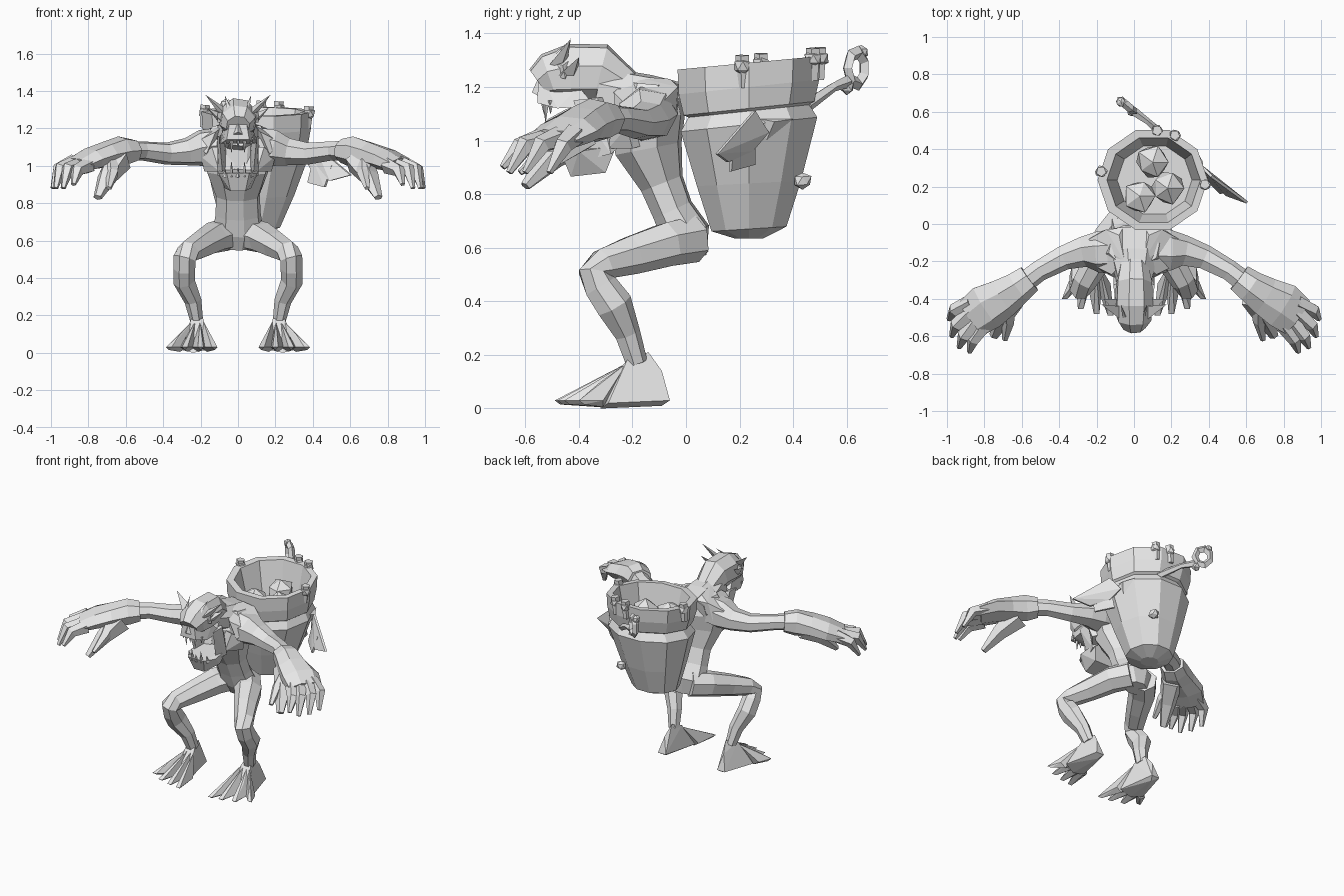
import bpy, bmesh, math, random
from mathutils import Vector as V

random.seed(4)
grey = bpy.data.materials.new("plain grey")
grey.diffuse_color = (0.8, 0.8, 0.8, 1)
X, Z = V((1, 0, 0)), V((0, 0, 1))


def finish(name, bm):
    bmesh.ops.recalc_face_normals(bm, faces=bm.faces)
    me = bpy.data.meshes.new(name)
    bm.to_mesh(me)
    bm.free()
    me.materials.append(grey)
    ob = bpy.data.objects.new(name, me)
    bpy.context.collection.objects.link(ob)
    return ob


def skin(name, rings):
    """Bridge a list of point rings and cap both ends."""
    bm = bmesh.new()
    vs = [[bm.verts.new(p) for p in r] for r in rings]
    n = len(rings[0])
    for a, b in zip(vs, vs[1:]):
        for i in range(n):
            j = (i + 1) % n
            bm.faces.new((a[i], a[j], b[j], b[i]))
    bm.faces.new(vs[0][::-1])
    bm.faces.new(vs[-1])
    return finish(name, bm)


def loft(name, st, n=7, ref=X):
    """Stations (x, y, z, half-size along ref, other half-size)."""
    c = [V(s[:3]) for s in st]
    rings = []
    for i, s in enumerate(st):
        t = (c[min(i + 1, len(c) - 1)] - c[max(i - 1, 0)]).normalized()
        u = (ref - t * ref.dot(t)).normalized()
        v = t.cross(u)
        rings.append([c[i] + u * s[3] * math.cos(a) + v * s[4] * math.sin(a)
                      for a in (2 * math.pi * k / n + 0.25 for k in range(n))])
    return skin(name, rings)


def hull(name, pts):
    bm = bmesh.new()
    for p in pts:
        bm.verts.new(p)
    bmesh.ops.convex_hull(bm, input=bm.verts)
    loose = [v for v in bm.verts if not v.link_faces]
    bmesh.ops.delete(bm, geom=loose, context='VERTS')
    return finish(name, bm)


def spike(name, a, b, r, n=4, tip=0.08):
    d = V(b) - V(a)
    ref = Z if abs(d.normalized().z) < 0.8 else X
    return loft(name, [(*a, r, r), (*b, r * tip, r * tip)], n, ref)


def rock(name, loc, r, sub=1):
    bm = bmesh.new()
    bmesh.ops.create_icosphere(bm, subdivisions=sub, radius=r)
    for v in bm.verts:
        v.co = v.co * random.uniform(0.85, 1.12) + V(loc)
    return finish(name, bm)


# Torso, neck and skull
loft("torso", [(0, .02, .56, .08, .06), (0, 0, .65, .14, .095), (0, -.05, .74, .125, .08),
               (0, -.09, .84, .12, .085), (0, -.14, .97, .17, .13),
               (0, -.14, 1.1, .21, .14), (0, -.13, 1.21, .14, .1)], 8)
loft("neck", [(0, -.03, 1.13, .14, .09), (0, -.15, 1.15, .14, .1), (0, -.33, 1.19, .09, .09)], 8)
loft("skull", [(0, -.2, 1.19, .075, .06), (0, -.32, 1.25, .1, .115), (0, -.43, 1.25, .105, .115),
               (0, -.51, 1.235, .095, .095), (0, -.545, 1.21, .065, .07)], 8)
hull("muzzle", [(s * x, y, z) for s in (-1, 1) for x, y, z in
                ((.04, -.55, 1.26), (.06, -.555, 1.14), (.09, -.48, 1.12),
                 (.1, -.34, 1.13), (.08, -.4, 1.2))])
hull("nose", [(-.04, -.54, 1.16), (.04, -.54, 1.16), (0, -.575, 1.18), (0, -.54, 1.26)])
hull("lower_jaw", [(s * x, y, z) for s in (-1, 1) for x, y, z in
                   ((.1, -.26, .98), (.105, -.4, .96), (.06, -.47, .96),
                    (.04, -.43, .865), (.07, -.3, .88))])

# Teeth along both jaws
for i in range(5):
    x = -.07 + .035 * i
    y = -.53 + 5 * x * x
    spike("upper_tooth", (x, y, 1.15), (x, y, 1.1 - .03 * (i % 2)), .014)
    spike("lower_tooth", (x, y + .07, .94), (x, y + .06, .99 + .03 * (i % 2)), .013)

for s in (-1, 1):
    def m(*p):
        return (s * p[0], *p[1:])

    # Cheeks, brows and hair tufts
    hull("cheek", [m(.07, -.3, 1.16), m(.11, -.33, 1.16), m(.1, -.42, 1.15), m(.11, -.28, .95),
                   m(.08, -.36, .93), m(.06, -.22, 1.0)])
    hull("brow", [m(.01, -.55, 1.25), m(.02, -.53, 1.3), m(.11, -.46, 1.28),
                  m(.11, -.45, 1.23), m(.07, -.42, 1.31)])
    for tuft in (((.06, -.52, 1.27), (.07, -.44, 1.31), (.11, -.46, 1.29), (.175, -.43, 1.38)),
                 ((.09, -.48, 1.24), (.09, -.4, 1.28), (.11, -.42, 1.24), (.165, -.4, 1.31)),
                 ((.03, -.54, 1.29), (.04, -.5, 1.32), (.06, -.52, 1.29), (.07, -.43, 1.375))):
        hull("hair_tuft", [m(*p) for p in tuft])

    # Arm with a heavy shoulder
    loft("arm", [m(.08, -.14, 1.11, .1, .11), m(.19, -.145, 1.095, .1, .115),
                 m(.27, -.145, 1.075, .075, .085), m(.38, -.18, 1.065, .06, .068),
                 m(.51, -.25, 1.08, .052, .058), m(.6, -.32, 1.08, .055, .06)], 7, Z)
    hull("shoulder_ridge", [m(*p) for p in ((.06, -.02, 1.2), (.15, -.03, 1.2), (.24, -.08, 1.15),
                                            (.22, -.22, 1.13), (.12, -.27, 1.18), (.05, -.2, 1.24),
                                            (.18, -.04, 1.08), (.17, -.26, 1.06), (.08, -.06, 1.23))])
    hull("chest_muscle", [m(*p) for p in ((.02, -.24, 1.1), (.02, -.27, .98), (.1, -.29, .97),
                                          (.18, -.2, .97), (.2, -.22, 1.05), (.1, -.1, 1.0),
                                          (.14, -.27, 1.1))])

    # Hand
    loft("hand", [m(.56, -.29, 1.08, .065, .08), m(.62, -.335, 1.075, .085, .09),
                  m(.7, -.39, 1.06, .07, .11), m(.79, -.44, 1.035, .06, .13),
                  m(.87, -.5, 1.0, .045, .115)], 7, Z)
    for a, b, c in (((.8, -.54, 1.0), (.86, -.62, .975), (.88, -.685, .9)),
                    ((.84, -.51, 1.0), (.91, -.6, .985), (.935, -.66, .88)),
                    ((.87, -.47, 1.01), (.95, -.54, .985), (.975, -.6, .88)),
                    ((.87, -.42, 1.02), (.96, -.46, .98), (.99, -.51, .88))):
        loft("finger", [m(*a, .045, .045), m(*b, .036, .036), m(*c, .012, .014)], 5, Z)
    loft("thumb", [m(.64, -.39, 1.03, .08, .075), m(.7, -.5, .94, .05, .055),
                   m(.75, -.6, .83, .018, .025)], 5, Z)
    loft("small_finger", [m(.68, -.43, 1.03, .05, .05), m(.67, -.52, .96, .035, .035),
                          m(.69, -.62, .88, .012, .015)], 5, Z)

    # Leg
    loft("leg", [m(.05, .03, .635, .09, .09), m(.13, -.07, .615, .09, .085),
                 m(.2, -.2, .575, .075, .075), m(.265, -.31, .54, .065, .06),
                 m(.285, -.345, .505, .062, .06), m(.287, -.32, .455, .06, .066),
                 m(.287, -.27, .385, .06, .072), m(.24, -.22, .28, .047, .05),
                 m(.22, -.185, .17, .035, .042)], 7)
    # Foot and webbed toes
    hull("foot", [m(*p) for p in ((.185, -.22, .18), (.25, -.22, .18), (.21, -.14, .21),
                                  (.2, -.06, .03), (.26, -.06, .03), (.23, -.09, .14),
                                  (.15, -.32, .02), (.32, -.29, .02), (.18, -.29, .08),
                                  (.29, -.27, .08), (.24, -.29, .1), (.24, -.32, 0),
                                  (.22, -.09, .01))])
    for x0, x1, y in ((.165, .125, -.49), (.21, .2, -.48), (.27, .285, -.455), (.31, .37, -.4)):
        yb = -.32 + .1 * max(0, x0 - .2)
        hull("toe", [m(.215 + (x0 - .24) * .4, -.22, .17), m(x0 - .04, yb, .03),
                     m(x0 + .04, yb, .03), m(x0, yb - .01, .1), m(x0, yb, .005),
                     m(x1 - .015, y, .03), m(x1 + .015, y, .03), m(x1, y + .02, .015)])

# Basket: rounded base, outer wall, groove, flared band and hollow inside
prof = [(.07, .635, .06, 0), (.07, .67, .155, .06), (.085, .84, .215, .05), (.1, 1.06, .282, .1),
        (.11, 1.11, .25, .1), (.105, 1.12, .27, .1), (.1, 1.2, .29, .1), (.1, 1.29, .295, .09),
        (.105, 1.29, .25, .09), (.11, 1.07, .2, .05)]
skin("basket", [[(cx + r * math.cos(a), .235 + .95 * r * math.sin(a), z + k * r * math.sin(a))
                 for a in (2 * math.pi * i / 10 for i in range(10))] for cx, z, r, k in prof])

# Things carried in the basket and knots around the rim
for p in ((.03, .15, 1.14), (.18, .19, 1.13), (.1, .33, 1.15)):
    rock("basket_stone", p, .095)
for deg in (-5, 65, 85, 170):
    a = math.radians(deg)
    x, y = .1 + .28 * math.cos(a), .235 + .265 * math.sin(a)
    z = 1.28 + .1 * (y - .23)
    rock("rim_knot", (x, y, z), .035)
    spike("rim_cord", (x, y, z + .04), (x - .01, y, z - .08), .028, 5, .7)
rock("basket_patch", (.2, .435, .85), .035)

# Ladle with a looped end
loft("ladle_handle", [(.18, .45, 1.13, .025, .025), (.07, .55, 1.2, .018, .018),
                      (.0, .6, 1.22, .025, .025)], 5, Z)
bpy.ops.mesh.primitive_torus_add(major_segments=7, minor_segments=4, major_radius=.05,
                                 minor_radius=.022, location=(-.04, .635, 1.27),
                                 rotation=(math.pi / 2, 0, math.radians(-40)))
loop = bpy.context.object
loop.name = "ladle_loop"
loop.scale = (1, 1.2, 1)
loop.data.materials.append(grey)
rock("ladle_knot", (-.07, .655, 1.33), .03)
rock("ladle_knot", (-.01, .6, 1.2), .03)

# Broad leaf on the side of the basket, in two ragged lobes
for lobe in (((.36, .3, 1.03), (.41, .25, 1.11), (.47, .2, 1.03), (.6, .11, .95),
              (.49, .15, .92), (.4, .24, .96)),
             ((.4, .25, 1.03), (.5, .17, 1.0), (.46, .16, .885), (.37, .25, .91))):
    hull("leaf", [(x + d, y + d, z) for d in (0, .01) for x, y, z in lobe])
hull("leaf_stem", [(.34, .3, 1.0), (.36, .28, 1.08), (.37, .33, 1.07), (.33, .4, 1.08)])
